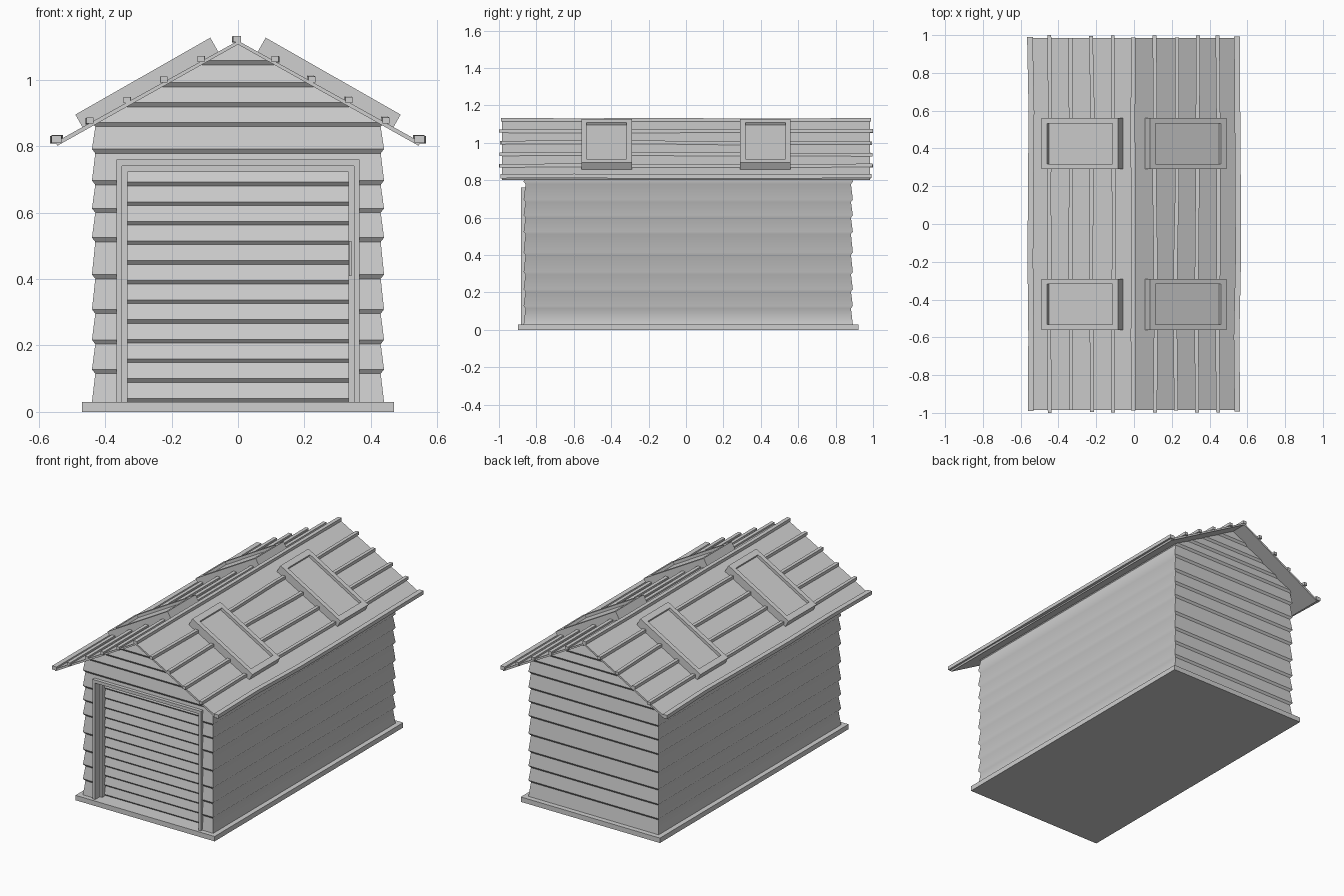
import bpy, bmesh, random
from math import atan
from mathutils import Matrix, Vector

random.seed(4)
cube = bpy.data.objects.get("Cube")
if cube:
    bpy.data.objects.remove(cube, do_unlink=True)

colour = (0.62, 0.62, 0.62, 1)
grey = bpy.data.materials.new("plain_grey")
grey.use_nodes = True
grey.diffuse_color = colour
grey.node_tree.nodes["Principled BSDF"].inputs["Base Color"].default_value = colour

SLOPE = 0.555          # roof rise per unit of run
RIDGE = 1.118          # top of the roof boards at the ridge


def finish(name, bm):
    bmesh.ops.recalc_face_normals(bm, faces=bm.faces)
    mesh = bpy.data.meshes.new(name)
    bm.to_mesh(mesh)
    bm.free()
    mesh.materials.append(grey)
    obj = bpy.data.objects.new(name, mesh)
    bpy.context.collection.objects.link(obj)
    return obj


def add_box(bm, x, y, z, matrix=Matrix()):
    """Box from (min, max) pairs."""
    lo, hi = Vector((x[0], y[0], z[0])), Vector((x[1], y[1], z[1]))
    place = Matrix.Translation((lo + hi) / 2) @ Matrix.Diagonal((*(hi - lo), 1))
    bmesh.ops.create_cube(bm, size=1, matrix=matrix @ place)


def loft(bm, rings):
    """Skin a list of equal point loops and cap both ends."""
    loops = [[bm.verts.new(p) for p in ring] for ring in rings]
    n = len(loops[0])
    for a, b in zip(loops, loops[1:]):
        for i in range(n):
            j = (i + 1) % n
            bm.faces.new((a[i], a[j], b[j], b[i]))
    bm.faces.new(loops[0])
    bm.faces.new(loops[-1])


# Floor slab
bm = bmesh.new()
add_box(bm, (-0.47, 0.47), (-0.897, 0.923), (0, 0.03))
finish("floor_slab", bm)

# Clapboard walls: flared boards stacked up, trimmed by the roof planes
seams = [0.122, 0.211, 0.303, 0.408, 0.519, 0.607, 0.691, 0.786, 0.866, 0.926, 0.986, 1.052]
levels = [(0.03, 0)]
for z in seams:
    levels += [(z - 0.007, 0.010), (z + 0.006, 0)]
levels.append((1.13, 0.010))
rings = []
for z, inset in levels:
    x, y = 0.440 - inset, 0.880 - inset
    rings.append([(sx * x, 0.012 + sy * y, z) for sx, sy in ((-1, -1), (1, -1), (1, 1), (-1, 1))])
bm = bmesh.new()
loft(bm, rings)
for side in (-1, 1):
    cut = bmesh.ops.bisect_plane(bm, geom=bm.verts[:] + bm.edges[:] + bm.faces[:],
                                 plane_co=(0, 0, RIDGE - 0.006),
                                 plane_no=(side * SLOPE, 0, 1), clear_outer=True)
    edges = [e for e in cut["geom_cut"] if isinstance(e, bmesh.types.BMEdge)]
    bmesh.ops.holes_fill(bm, edges=edges, sides=0)
walls = finish("clapboard_walls", bm)

# Door opening
bm = bmesh.new()
add_box(bm, (-0.355, 0.355), (-1.0, -0.78), (0.02, 0.75))
cutter = finish("door_cutter", bm)
cutter.hide_render = True
opening = walls.modifiers.new("door_opening", 'BOOLEAN')
opening.object = cutter
opening.operation = 'DIFFERENCE'
opening.solver = 'EXACT'
bpy.context.view_layer.objects.active = walls
bpy.ops.object.modifier_apply(modifier=opening.name)
bpy.data.objects.remove(cutter, do_unlink=True)

# Long side walls are softly shaded, gable ends stay crisp
for face in walls.data.polygons:
    face.use_smooth = abs(face.center.x) > 0.42 and face.center.z < 0.85


# Door casing and inner stop: two jambs and a head each
def door_frame(name, outer, inner, top, head, y):
    bm = bmesh.new()
    for s in (-1, 1):
        add_box(bm, sorted((s * inner, s * outer)), y, (0.03, top))
    add_box(bm, (-inner, inner), y, (head, top))
    finish(name, bm)


door_frame("door_casing", 0.366, 0.349, 0.76, 0.741, (-0.881, -0.78))
door_frame("door_stop", 0.349, 0.333, 0.741, 0.722, (-0.835, -0.78))

# Slatted door: sawtooth section swept across the opening
step = 0.0592
section = [(-0.77, 0.03)]
for i in range(12):
    z = 0.03 + i * step
    section += [(-0.803, z), (-0.813, z + 0.011)]
section += [(-0.803, 0.735), (-0.77, 0.735)]
bm = bmesh.new()
loft(bm, [[(x, y, z) for y, z in section] for x in (-0.34, 0.34)])
finish("slatted_door", bm)

# Door handle: a small grip on two stubs
bm = bmesh.new()
add_box(bm, (0.335, 0.342), (-0.856, -0.848), (0.41, 0.515))
for z in (0.42, 0.497):
    add_box(bm, (0.335, 0.342), (-0.85, -0.83), (z, z + 0.01))
finish("door_handle", bm)

# Roof boards: folded sheet
bm = bmesh.new()
eave, drop = 0.55, 0.011
low = RIDGE - SLOPE * eave
outline = [(-eave, low), (0, RIDGE), (eave, low),
           (eave - 0.006, low - drop), (0, RIDGE - drop), (0.006 - eave, low - drop)]
loft(bm, [[(x, y, z) for x, z in outline] for y in (-0.985, 0.985)])
finish("roof_boards", bm)


# Battens: slightly crooked strips running along the roof
def batten(name, x0, width, height, wobble):
    bm = bmesh.new()
    rings = []
    end = random.uniform(0.985, 1.0)
    for i in range(6):
        x = x0 + (random.uniform(-wobble, wobble) if i else 0)
        z = RIDGE - SLOPE * abs(x) + 0.007
        y = end * (-1 + 2 * i / 5)
        rings.append([(x + a * width / 2, y, z + b * height / 2)
                      for a, b in ((-1, -1), (1, -1), (1, 1), (-1, 1))])
    loft(bm, rings)
    finish(name, bm)


batten("ridge_batten", -0.003, 0.024, 0.018, 0.003)
for side, label in ((1, "left"), (-1, "right")):
    for i in range(1, 5):
        batten(f"{label}_batten_{i}", side * 0.1115 * i, 0.021, 0.018, 0.006)
    batten(f"{label}_eave_batten", side * 0.547, 0.03, 0.022, 0.005)

# Skylights: raised frame with a recessed pane, laid on each slope
MID, HALF, WIDE, RIM, TOP = 0.264, 0.234, 0.135, 0.028, 0.046
glass = HALF - 0.035
for side, label in ((1, "left"), (-1, "right")):
    for y, end in ((-0.425, "front"), (0.425, "back")):
        place = (Matrix.Translation((side * MID, y, RIDGE - SLOPE * MID))
                 @ Matrix.Rotation(side * atan(0.57), 4, 'Y'))
        bm = bmesh.new()
        for s in (-1, 1):
            add_box(bm, sorted((s * HALF, s * glass)), (-WIDE, WIDE), (-0.006, TOP), place)
            add_box(bm, (-glass, glass), sorted((s * WIDE, s * (WIDE - RIM))),
                    (-0.006, TOP), place)
        finish(f"{label}_{end}_skylight_frame", bm)
        bm = bmesh.new()
        add_box(bm, (-glass, glass), (RIM - WIDE, WIDE - RIM), (-0.006, 0.029), place)
        finish(f"{label}_{end}_skylight_pane", bm)
